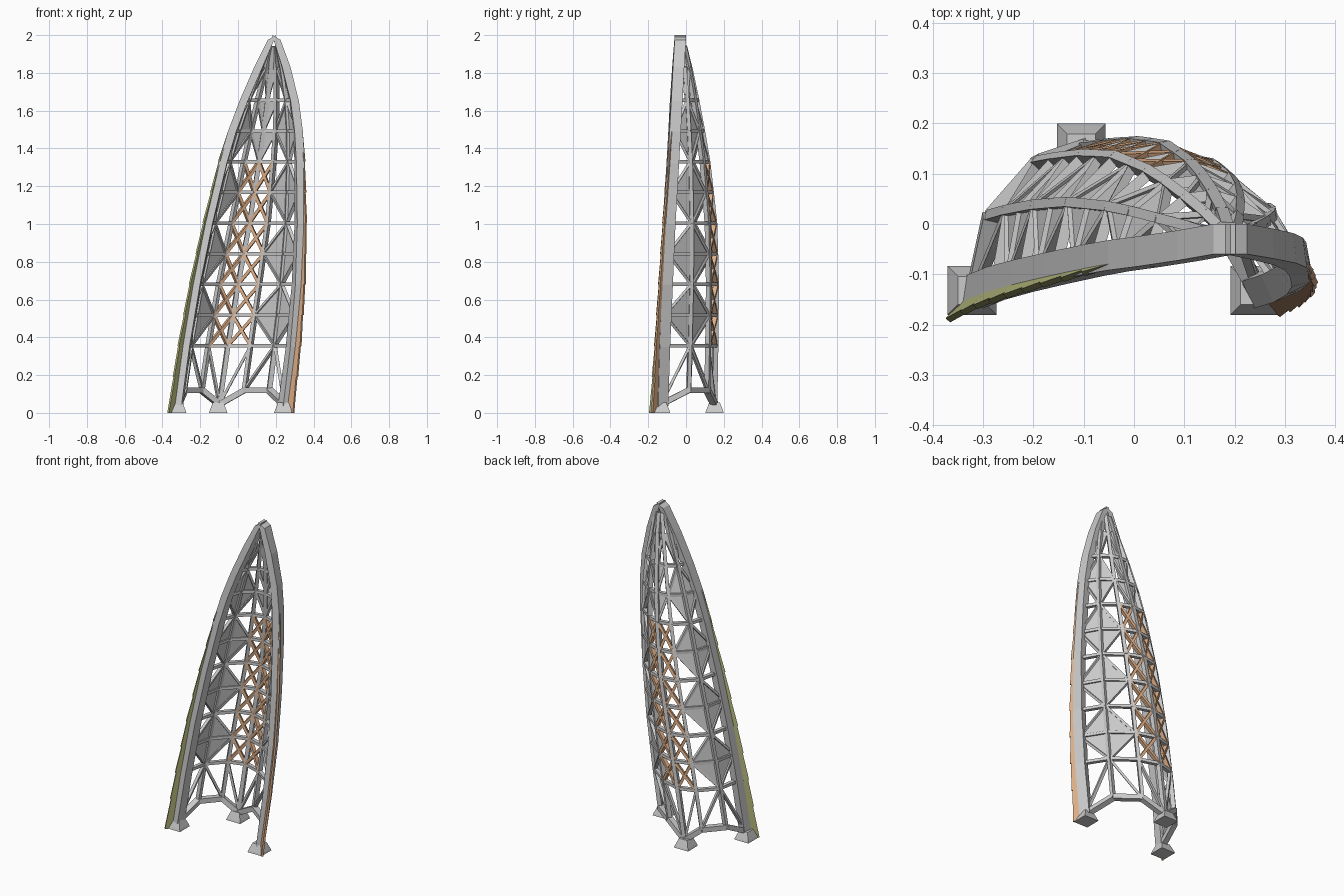
import bpy, bmesh, math
from mathutils import Vector as V

if "Cube" in bpy.data.objects:
    bpy.data.objects.remove(bpy.data.objects["Cube"])

# Key sections: height, left rail xy, back rib xy, right rail xy
KEYS = [
    (0.00, -.322, -.137, -.105, .150, .240, -.132),
    (0.35, -.275, -.118, -.055, .156, .285, -.120),
    (0.68, -.220, -.103, -.000, .160, .315, -.105),
    (1.00, -.155, -.088, .060, .152, .328, -.090),
    (1.32, -.080, -.072, .110, .117, .326, -.070),
    (1.49, -.030, -.063, .135, .088, .318, -.060),
    (1.65, .030, -.055, .155, .058, .298, -.050),
    (1.83, .108, -.043, .175, .020, .255, -.040),
    (2.00, .180, -.030, .190, -.025, .203, -.030)]


def section(z):
    for a, b in zip(KEYS, KEYS[1:]):
        if z <= b[0]:
            t = (z - a[0]) / (b[0] - a[0])
            v = [p + (q - p) * t for p, q in zip(a, b)]
            return V((v[1], v[2], z)), V((v[3], v[4], z)), V((v[5], v[6], z))
    return section(2.0)


def point(col, z):
    """Point on rib 0..6: left rail, two ribs, back rib, two ribs, right rail."""
    l, b, r = section(z)
    if col in (0, 3, 6):
        return {0: l, 3: b, 6: r}[col]
    a, c, t, bulge = (l, b, (0, .36, .75)[col], .20) if col < 3 else (b, r, (0, .27, .64)[col - 3], .12)
    d = c - a
    k = bulge * (.88 if col in (2, 4) else 1)
    return a + d * t + V((-d.y, d.x, 0)) * k


def outward(p):
    l, b, r = section(min(max(p.z, 0), 1.83))
    n = p - (l + b + r) / 3
    n.z = 0
    return n.normalized()


def finish(bm, name, color=None):
    bmesh.ops.recalc_face_normals(bm, faces=bm.faces)
    me = bpy.data.meshes.new(name)
    bm.to_mesh(me)
    bm.free()
    ob = bpy.data.objects.new(name, me)
    bpy.context.collection.objects.link(ob)
    if color:
        m = bpy.data.materials.new(name + "_paint")
        m.diffuse_color = (*color, 1)
        m.use_nodes = True
        m.node_tree.nodes["Principled BSDF"].inputs["Base Color"].default_value = m.diffuse_color
        me.materials.append(m)
    return ob


def loft(bm, rings):
    vs = [[bm.verts.new(p) for p in ring] for ring in rings]
    for a, b in zip(vs, vs[1:]):
        for i in range(len(a)):
            j = (i + 1) % len(a)
            bm.faces.new((a[i], a[j], b[j], b[i]))
    bm.faces.new(vs[0])
    bm.faces.new(vs[-1])


def ring(p, u, v, w, d):
    return [p + u * (sx * w / 2) + v * (sy * d / 2) for sx, sy in ((-1, -1), (1, -1), (1, 1), (-1, 1))]


def beam(bm, a, b, w, d):
    """Straight square bar lying in the shell."""
    t = (b - a).normalized()
    n = outward((a + b) / 2)
    n = (n - t * n.dot(t)).normalized()
    u = t.cross(n)
    loft(bm, [ring(a, u, n, w, d), ring(b, u, n, w, d)])


# Levels: row 0 is the arched base, the rest are evenly spaced rings
ROWS = [0.12] + [.355 + .1625 * k for k in range(9)] + [1.83]


def node(col, row):
    z = ROWS[row]
    if row == 0 and col in (0, 3, 6):
        z = .045
    return point(col, z)


# Heavy edge rails, horizontal sections; tips slope down away from the peak
ZS = [k[0] for k in KEYS]
for name, col, ang, tip in (("left_edge_rail", 0, -.15, 1), ("right_edge_rail", 6, .5, -1)):
    bm = bmesh.new()
    rings = []
    for z in ZS:
        k = ang * (1 - z / 2)
        u, v = V((math.cos(k), math.sin(k), 0)), V((-math.sin(k), math.cos(k), 0))
        rings.append(ring(point(col, z), u, v, .044, .060))
    for p in rings[-1]:
        if (p.x - point(col, 2.0).x) * tip < 0:
            p.z -= .025
    loft(bm, rings)
    finish(bm, name)

# Lengthwise ribs
bm = bmesh.new()
for col in range(1, 6):
    w = .024 if col == 3 else .02
    pts = [node(col, r) for r in range(len(ROWS))] + [point(col, 1.94)]
    for a, b in zip(pts, pts[1:]):
        beam(bm, a, b, w, .026)
finish(bm, "lengthwise_ribs")

# Ring bars
bm = bmesh.new()
for r in range(1, len(ROWS) - 1):
    for c in range(6):
        beam(bm, node(c, r), node(c + 1, r), .018, .022)
finish(bm, "ring_bars")

# Base arches between the feet
bm = bmesh.new()
for c in range(6):
    beam(bm, node(c, 0), node(c + 1, 0), .03, .034)
finish(bm, "base_arches")

# Star bracing, with a triangular panel in every outer cell
braces, panels = bmesh.new(), bmesh.new()
for r in range(len(ROWS) - 1):
    for hub, side in ((1, 0), (1, 2), (5, 4), (5, 6)):
        lo, hi = (r, r + 1) if r % 2 else (r + 1, r)     # lo = row of star centre
        a, b = node(hub, lo), node(side, hi)
        beam(braces, a, b, .014, .018)
        if r:
            c = node(hub, r + 1) if lo == r else node(side, r + 1)
            if lo != r:                                  # panel sits on the lower ring bar
                c = node(hub, r)
            panels.faces.new([panels.verts.new(p) for p in (a, b, c)])
# Plain diagonals and upper panels beside the back rib, clear of the lattice
for r in (0, 7, 8, 9):
    for side in (2, 4):
        a, b, c = node(3, r), node(side, r + 1), node(3, r + 1)
        beam(braces, a, b, .014, .018)
        if r > 6:
            panels.faces.new([panels.verts.new(p) for p in (a, b, c)])
finish(braces, "star_braces")
ob = finish(panels, "triangle_panels")
m = ob.modifiers.new("thickness", "SOLIDIFY")
m.thickness, m.offset = .005, 0

# Orange cross lattice either side of the back rib
bm = bmesh.new()
for r in range(1, 7):
    for c in (2, 3):
        beam(bm, node(c, r), node(c + 1, r + 1), .016, .024)
        beam(bm, node(c + 1, r), node(c, r + 1), .016, .024)
finish(bm, "cross_lattice", (.72, .42, .24))

# Stepped fins along the edge rails
FZ = [0, .19] + ROWS[1:9]
for name, col, d, color in (("left_fin", 0, V((-.66, -.75, 0)), (.46, .48, .2)),
                            ("right_fin", 6, V((.74, -.67, 0)), (.72, .42, .24))):
    bm = bmesh.new()
    side = V((-d.y, d.x, 0))
    for z0, z1 in zip(FZ, FZ[1:]):
        rings = []
        for z, cut in ((z0, 0), (z1, .005)):
            p = point(col, z)
            reach = .073 - .040 * z / 1.5 - cut
            rings.append(ring(p + d * (reach + .01) / 2, d, side, reach - .01, .012))
        loft(bm, rings)
    finish(bm, name, color)

# Tapered feet
for name, x, y in (("left_foot", -.322, -.132), ("back_foot", -.105, .151), ("right_foot", .24, -.132)):
    bm = bmesh.new()
    X, Y = V((1, 0, 0)), V((0, 1, 0))
    loft(bm, [ring(V((x, y, z)), X, Y, w, w) for z, w in ((0, .097), (.012, .09), (.055, .056))])
    finish(bm, name)
